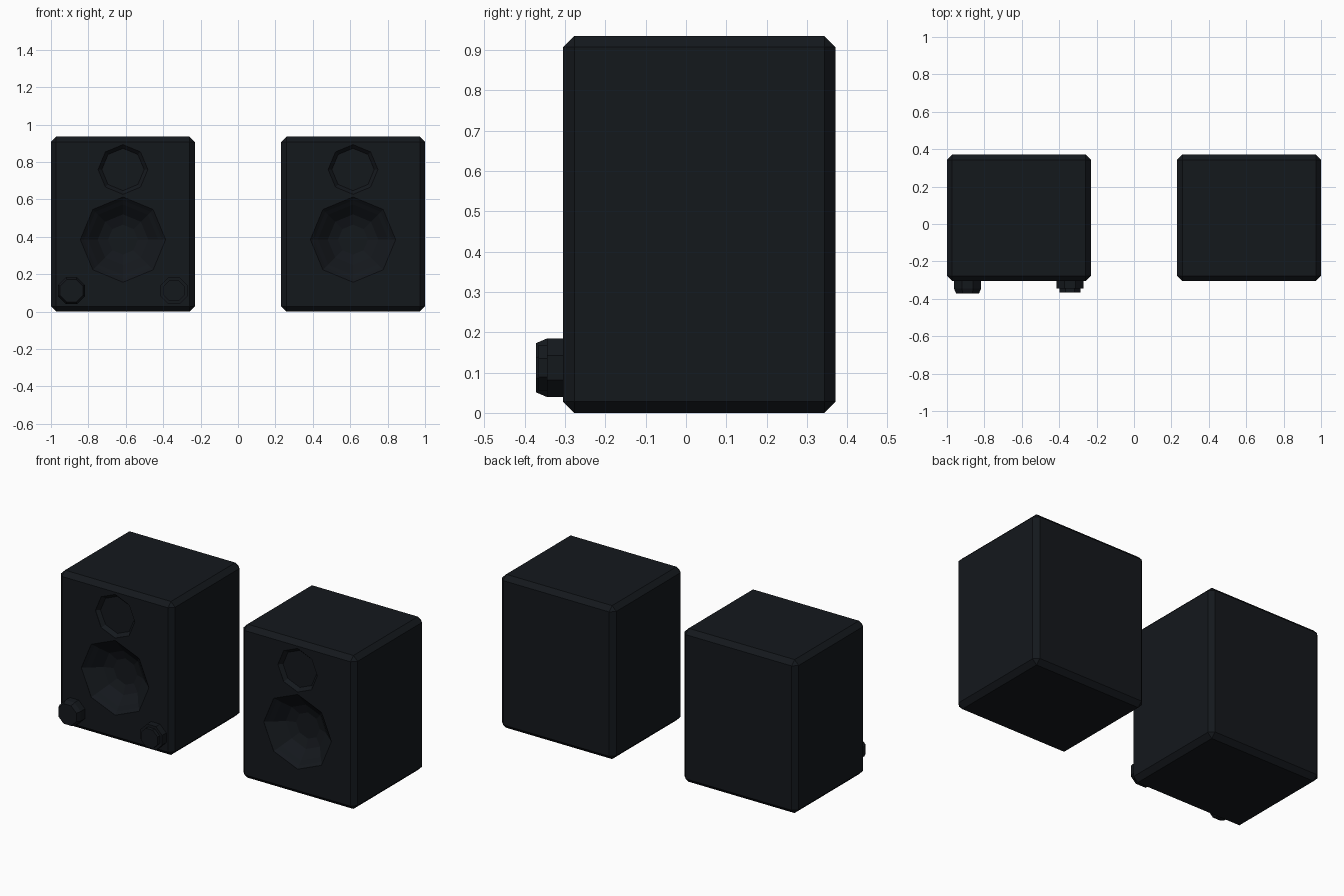
import bpy, bmesh
from math import sin, cos, tau

if "Cube" in bpy.data.objects:
    bpy.data.objects.remove(bpy.data.objects["Cube"])

mat = bpy.data.materials.new("black_plastic")
mat.diffuse_color = (0.007, 0.009, 0.012, 1)
mat.use_nodes = True
mat.node_tree.nodes["Principled BSDF"].inputs["Base Color"].default_value = mat.diffuse_color
FRONT = -0.305


def make_object(name, bm):
    bmesh.ops.recalc_face_normals(bm, faces=bm.faces[:])
    mesh = bpy.data.meshes.new(name)
    bm.to_mesh(mesh)
    bm.free()
    mesh.materials.append(mat)
    ob = bpy.data.objects.new(name, mesh)
    bpy.context.collection.objects.link(ob)
    return ob


def lathe(name, x, z, profile, turn=0.0, sides=8):
    """Eight-sided solid around a y axis; profile is (radius, y), capped at both ends."""
    bm = bmesh.new()
    rings = [[bm.verts.new((x + r * cos(tau * (i + turn) / sides), y,
                            z + r * sin(tau * (i + turn) / sides)))
              for i in range(sides)] for r, y in profile]
    for a, b in zip(rings, rings[1:]):
        for i in range(sides):
            j = (i + 1) % sides
            bm.faces.new((a[i], a[j], b[j], b[i]))
    bm.faces.new(rings[0])
    bm.faces.new(rings[-1])
    return make_object(name, bm)


def cabinet(name, x):
    # Box with chamfered edges
    bm = bmesh.new()
    bmesh.ops.create_cube(bm, size=1)
    for v in bm.verts:
        v.co = (x + v.co.x * 0.77, 0.033 + v.co.y * 0.676, 0.4675 + v.co.z * 0.935)
    bmesh.ops.bevel(bm, geom=bm.edges[:], offset=0.028, segments=1,
                    affect='EDGES', profile=0.5)
    box = make_object(name, bm)
    # Recessed woofer cone and tweeter
    recesses = {
        "woofer": (0.385, [(0.228, -0.35), (0.228, -0.304), (0.21, -0.288),
                           (0.188, -0.272), (0.135, -0.225), (0.08, -0.205)]),
        "tweeter": (0.76, [(0.133, -0.35), (0.133, -0.304), (0.113, -0.283)]),
    }
    for part, (z, profile) in recesses.items():
        cutter = lathe(f"{name}_{part}_cutter", x, z, profile)
        cutter.hide_render = True
        cutter.hide_set(True)
        mod = box.modifiers.new(part, 'BOOLEAN')
        mod.operation = 'DIFFERENCE'
        mod.solver = 'EXACT'
        mod.object = cutter


cabinet("left_cabinet", -0.615)
cabinet("right_cabinet", 0.615)

# Control knobs on the left speaker
lathe("volume_knob", -0.89, 0.112,
      [(0.078, FRONT + 0.01), (0.078, -0.346), (0.066, -0.372)], 0.5)
lathe("power_knob", -0.342, 0.112,
      [(0.078, FRONT + 0.01), (0.078, -0.345), (0.061, -0.345), (0.061, -0.366)], 0.5)
